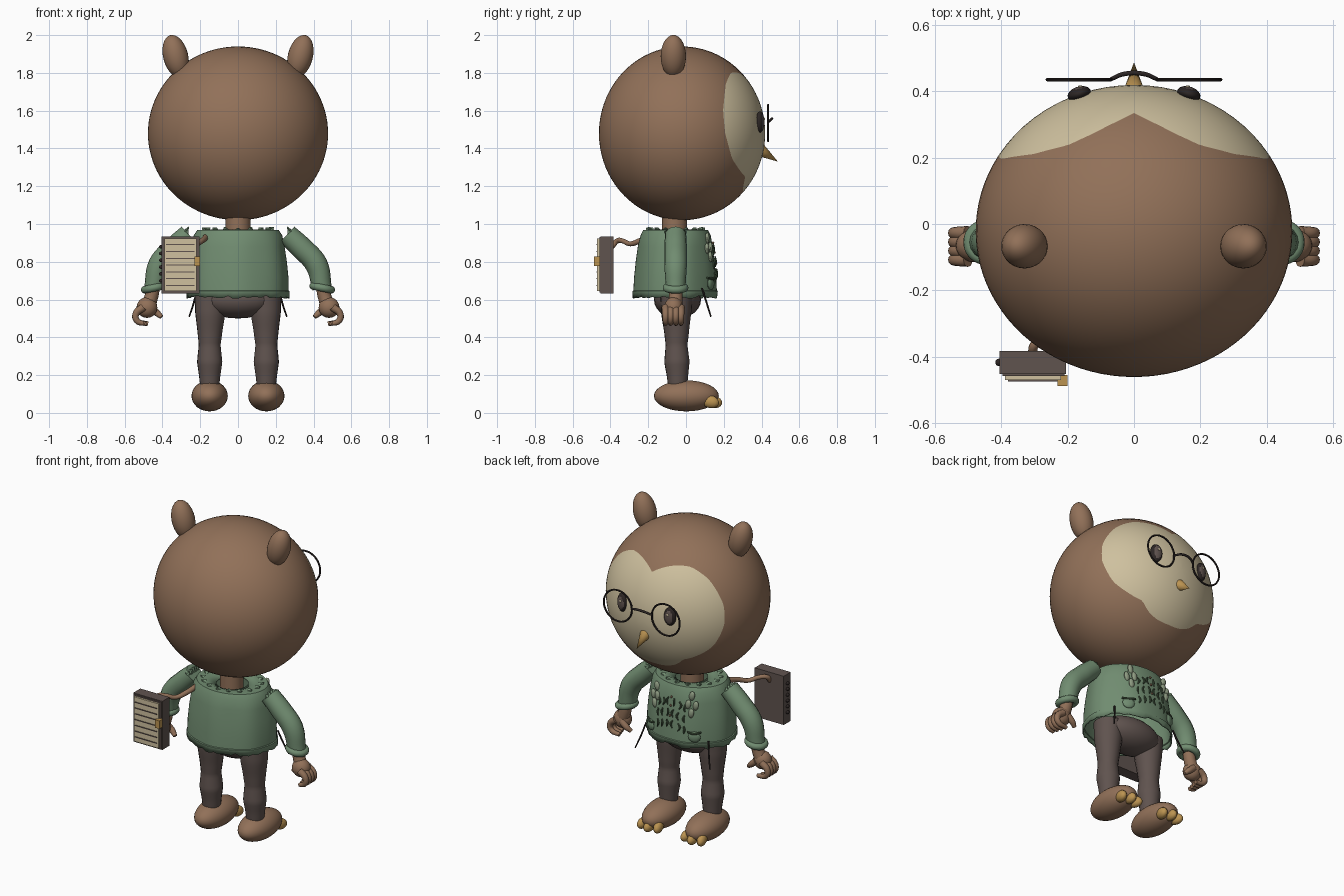
import bpy, bmesh, math, random
from mathutils import Vector, Matrix, Euler

if "Cube" in bpy.data.objects:
    bpy.data.objects.remove(bpy.data.objects["Cube"])

random.seed(4)


def material(name, r, g, b):
    m = bpy.data.materials.new(name)
    m.diffuse_color = [(c / 255) ** 2.2 for c in (r, g, b)] + [1]
    m.use_nodes = True
    m.node_tree.nodes["Principled BSDF"].inputs["Base Color"].default_value = m.diffuse_color
    return m


BROWN = material("brown feathers", 144, 112, 89)
CREAM = material("cream", 205, 191, 157)
GREEN = material("green cloth", 112, 139, 112)
DARK_GREEN = material("dark green stitching", 72, 90, 68)
SAGE = material("pale sage", 142, 155, 130)
TROUSER = material("grey brown", 96, 84, 80)
GOLD = material("gold horn", 186, 146, 82)
BLACK = material("near black", 48, 42, 41)


def finish(name, bm, *mats):
    me = bpy.data.meshes.new(name)
    bmesh.ops.recalc_face_normals(bm, faces=bm.faces)
    bm.to_mesh(me)
    bm.free()
    for m in mats:
        me.materials.append(m)
    ob = bpy.data.objects.new(name, me)
    bpy.context.collection.objects.link(ob)
    bpy.ops.object.select_all(action='DESELECT')
    bpy.context.view_layer.objects.active = ob
    ob.select_set(True)
    bpy.ops.object.shade_smooth_by_angle(angle=math.radians(40))
    return ob


def xform(loc, rad, rot=(0, 0, 0)):
    return Matrix.LocRotScale(Vector(loc), Euler(rot), Vector(rad))


def ellipsoid(name, loc, rad, mat, rot=(0, 0, 0), seg=24):
    bm = bmesh.new()
    bmesh.ops.create_uvsphere(bm, u_segments=seg, v_segments=seg // 2, radius=1,
                              matrix=xform(loc, rad, rot))
    return finish(name, bm, mat)


def box(name, lo, hi, mat):
    lo, hi = Vector(lo), Vector(hi)
    bm = bmesh.new()
    bmesh.ops.create_cube(bm, size=1, matrix=xform((lo + hi) / 2, hi - lo))
    return finish(name, bm, mat)


def cone(name, base, tip, r1, r2, mat, seg=20):
    base, tip = Vector(base), Vector(tip)
    rot = (tip - base).to_track_quat('Z', 'Y').to_matrix().to_4x4()
    bm = bmesh.new()
    bmesh.ops.create_cone(bm, cap_ends=True, segments=seg, radius1=r1, radius2=r2,
                          depth=(tip - base).length,
                          matrix=Matrix.Translation((base + tip) / 2) @ rot)
    return finish(name, bm, mat)


def tube(name, pts, mat, closed=False, res=4):
    """Smooth tube through (x, y, z, radius) points."""
    cu = bpy.data.curves.new(name, 'CURVE')
    cu.dimensions, cu.bevel_depth, cu.bevel_resolution = '3D', 1, res
    cu.use_fill_caps, cu.resolution_u = True, 6
    sp = cu.splines.new('BEZIER')
    sp.bezier_points.add(len(pts) - 1)
    sp.use_cyclic_u = closed
    for bp, p in zip(sp.bezier_points, pts):
        bp.co, bp.radius = p[:3], p[3]
        bp.handle_left_type = bp.handle_right_type = 'AUTO'
    ob = bpy.data.objects.new(name, cu)
    bpy.context.collection.objects.link(ob)
    dg = bpy.context.evaluated_depsgraph_get()
    bm = bmesh.new()
    bm.from_mesh(ob.evaluated_get(dg).to_mesh())
    bmesh.ops.remove_doubles(bm, verts=bm.verts, dist=1e-5)
    bpy.data.objects.remove(ob)
    return finish(name, bm, mat)


def lerp(table, t):
    for a, b in zip(table, table[1:]):
        if t <= b[0]:
            k = max(0, (t - a[0]) / (b[0] - a[0]))
            return [p + (q - p) * k for p, q in zip(a[1:], b[1:])]
    return table[-1][1:]


# Head: ellipsoid with rings following the heart-shaped face mask
MASK = [(-90, .67), (-74, .68), (-63, .675), (-50, .65), (-38, .71), (-21, .80), (0, .855),
        (17, .87), (42, .85), (59, .81), (69, .75), (90, .59)]
bm = bmesh.new()
N, FACE, BACK = 96, 12, 30
rings = []
for i in range(1, FACE + BACK):
    ring = []
    for j in range(N):
        t = 2 * math.pi * j / N
        edge = math.asin(lerp(MASK, math.degrees(math.asin(math.sin(t))))[0])
        phi = edge * i / FACE if i <= FACE else edge + (math.pi - edge) * (i - FACE) / BACK
        ring.append(bm.verts.new((.477 * math.sin(phi) * math.cos(t), -.021 + .44 * math.cos(phi),
                                  1.48 + .46 * math.sin(phi) * math.sin(t))))
    rings.append(ring)
for i, (a, b) in enumerate(zip(rings, rings[1:])):
    for j in range(N):
        f = bm.faces.new((a[j], a[j - 1], b[j - 1], b[j]))
        f.material_index = 0 if i >= FACE - 1 else 1
for ring, y, mi in ((rings[0], .419, 1), (rings[-1], -.461, 0)):
    pole = bm.verts.new((0, y, 1.48))
    for j in range(N):
        bm.faces.new((ring[j - 1], ring[j], pole)).material_index = mi
finish("head", bm, BROWN, CREAM)
cone("neck", (0, -.06, .92), (0, -.06, 1.06), .066, .066, BROWN, 32)

# Beak and spectacles bridge
cone("beak", (0, .395, 1.39), (0, .487, 1.33), .034, 0, GOLD)
tube("spectacle_bridge", [(-.07, .436, 1.54, .006), (-.03, .452, 1.555, .007),
                          (.03, .452, 1.555, .007), (.07, .436, 1.54, .006)], BLACK)

# Shirt: elliptical lathe with a ragged hem
SHIRT = [(.61, .272, .224), (.645, .272, .226), (.648, .266, .221), (.72, .266, .217),
         (.80, .258, .209), (.88, .246, .198), (.94, .234, .186), (.968, .215, .172),
         (.972, .15, .13), (.955, .09, .09)]
bm = bmesh.new()
M, prev = 64, None
for k, (z, rx, ry) in enumerate(SHIRT):
    ring = []
    for j in range(M):
        t = 2 * math.pi * j / M
        dz = random.uniform(-.006, .012) if k == 0 else 0
        fold = 1 + .012 * math.sin(7 * t) * (z < .9)
        ring.append(bm.verts.new((rx * fold * math.cos(t), -.055 + ry * fold * math.sin(t), z + dz)))
    if prev:
        for j in range(M):
            bm.faces.new((prev[j - 1], prev[j], ring[j], ring[j - 1]))
    prev = ring
shirt = finish("shirt", bm, GREEN)
shirt.modifiers.new("thickness", 'SOLIDIFY').thickness = .008


def chest(x, z, off=.004):
    """Point on the chest side of the shirt."""
    rx, ry = lerp(SHIRT, z)
    return (x, -.055 + off + ry * math.sqrt(max(0, 1 - (x / rx) ** 2)), z)


# Chest decoration: pale leaves, stitched squiggles, beads, pockets
for s in (1, -1):
    for dx, z in ((.12, .925), (.105, .875), (.145, .87), (.125, .825)):
        ellipsoid("leaf_patch", chest(s * dx, z), (.018, .012, .03), SAGE, (0, s * .2, 0), 12)
    for row in range(3):
        for x in (.02, .055, .09):
            z = .9 - row * .065 - x * .3
            w = random.uniform(-.012, .012)
            tube("stitch", [(*chest(s * x, z), .004), (*chest(s * x + w, z - .022), .007),
                            (*chest(s * x, z - .045), .003)], DARK_GREEN, res=2)
    ellipsoid("pocket", chest(s * .15, .685, .006), (.036, .013, .034), GREEN, (0, 0, -s * .45), 12)
    tube("pocket_flap", [(*chest(s * .115, .715, .012), .006), (*chest(s * .15, .708, .014), .008),
                         (*chest(s * .185, .715, .012), .006)], DARK_GREEN, res=2)
    tube("twig", [(s * .215, .085, .66, .005), (s * .235, .11, .58, .005),
                  (s * .258, .132, .51, .004)], BLACK, res=2)
for z in (.9, .85, .79):
    ellipsoid("bead", chest(0, z), (.007, .007, .007), BROWN, seg=8)

# Frayed collar
for k in range(16):
    a = 2 * math.pi * k / 16
    c, s = math.cos(a), math.sin(a)
    r = random.uniform(.02, .032)
    cone("collar_fray", (.17 * c, -.055 + .14 * s, .965),
         (.19 * c, -.055 + .155 * s, .965 + r * .6), .02, .002, GREEN, 5)

ellipsoid("trouser_seat", (0, -.045, .60), (.2, .125, .1), TROUSER)

# Paired parts
for s in (1, -1):
    ellipsoid("ear", (s * .33, -.067, 1.888), (.066, .067, .115), BROWN, (0, s * .25, 0), 28)
    eye = ellipsoid("eye", (s * .165, .392, 1.54), (.036, .022, .056), TROUSER, (0, 0, -s * .3))
    eye.data.materials.append(BLACK)
    for p in eye.data.polygons:
        p.material_index = int(.024 < math.hypot((p.center.x - s * .165) * 1, (p.center.z - 1.54) * .64))
    ellipsoid("eye_glint", (s * .162, .414, 1.556), (.007, .004, .009), CREAM, seg=8)
    tube("spectacle_rim", [(s * .165 + .096 * math.cos(a * math.pi / 6), .435,
                            1.535 + .096 * math.sin(a * math.pi / 6), .0055) for a in range(12)],
         BLACK, True, 2)

    tube("sleeve", [(s * .26, -.055, .945, .056), (s * .335, -.055, .875, .06),
                    (s * .415, -.055, .785, .06), (s * .445, -.055, .66, .052)], GREEN, res=6)
    tube("cuff", [(s * (.446 + .048 * math.cos(a * math.pi / 4)), -.055 + .048 * math.sin(a * math.pi / 4),
                   .662 - .010 * math.cos(a * math.pi / 4), .02) for a in range(8)], GREEN, True)
    for k in range(5):
        y = -.1 + k * .022
        cone("shoulder_fray", (s * .275, y, .955), (s * .262, y, .985 - abs(k - 2) * .008),
             .018, .002, GREEN, 5)

    # Hand with curled fingers
    tube("wrist", [(s * .447, -.055, .67, .035), (s * .46, -.055, .61, .036),
                   (s * .48, -.06, .56, .04)], BROWN)
    ellipsoid("palm", (s * .482, -.065, .558), (.055, .05, .055), BROWN)
    for k in range(4):
        y = -.108 + k * .027
        tube("finger", [(s * .50, y, .56, .021), (s * .54, y, .525, .018), (s * .535, y, .488, .016),
                        (s * (.50 - .008 * k), y, .472, .012)], BROWN)
    tube("thumb", [(s * .465, -.03, .56, .02), (s * .43, -.03, .53, .018),
                   (s * .405, -.04, .508, .012)], BROWN)

    # Leg, foot and toes
    tube("trouser_leg", [(s * .145, -.05, .63, .085), (s * .147, -.052, .53, .08),
                         (s * .149, -.05, .42, .065), (s * .15, -.05, .36, .058),
                         (s * .15, -.048, .27, .067), (s * .15, -.045, .19, .056),
                         (s * .15, -.045, .12, .048)], TROUSER, res=7)
    ellipsoid("foot", (s * .15, .002, .09), (.096, .172, .082), BROWN, seg=32)
    for k in (-1, 0, 1):
        ellipsoid("toe", (s * .15 + k * .05, .142 - .015 * abs(k), .06), (.027, .05, .034), GOLD,
                  (-.25, 0, -k * .25), 16)

# Carried book: dark cover, pale page, lines, clasp, binding and strap
box("book_body", (-.405, -.452, .632), (-.205, -.383, .935), TROUSER)
box("page_panel", (-.388, -.47, .645), (-.22, -.45, .922), CREAM)
for k in range(7):
    z = .672 + k * .036
    box("page_line", (-.38, -.474, z), (-.23, -.468, z + .005), TROUSER)
for lo, hi in (((-.396, .637), (-.386, .93)), ((-.222, .637), (-.21, .93)),
               ((-.396, .637), (-.21, .648)), ((-.396, .92), (-.21, .93))):
    box("page_frame", (lo[0], -.458, lo[1]), (hi[0], -.45, hi[1]), TROUSER)
box("clasp", (-.23, -.488, .778), (-.2, -.455, .828), GOLD)
for k in range(6):
    ellipsoid("binding_ring", (-.407, -.417, .70 + k * .036), (.012, .012, .01), BLACK, seg=10)
tube("strap", [(-.17, -.17, .93, .016), (-.19, -.24, .912, .015), (-.225, -.295, .895, .013),
               (-.265, -.335, .91, .013), (-.30, -.365, .91, .014), (-.305, -.392, .88, .014)], BROWN)
